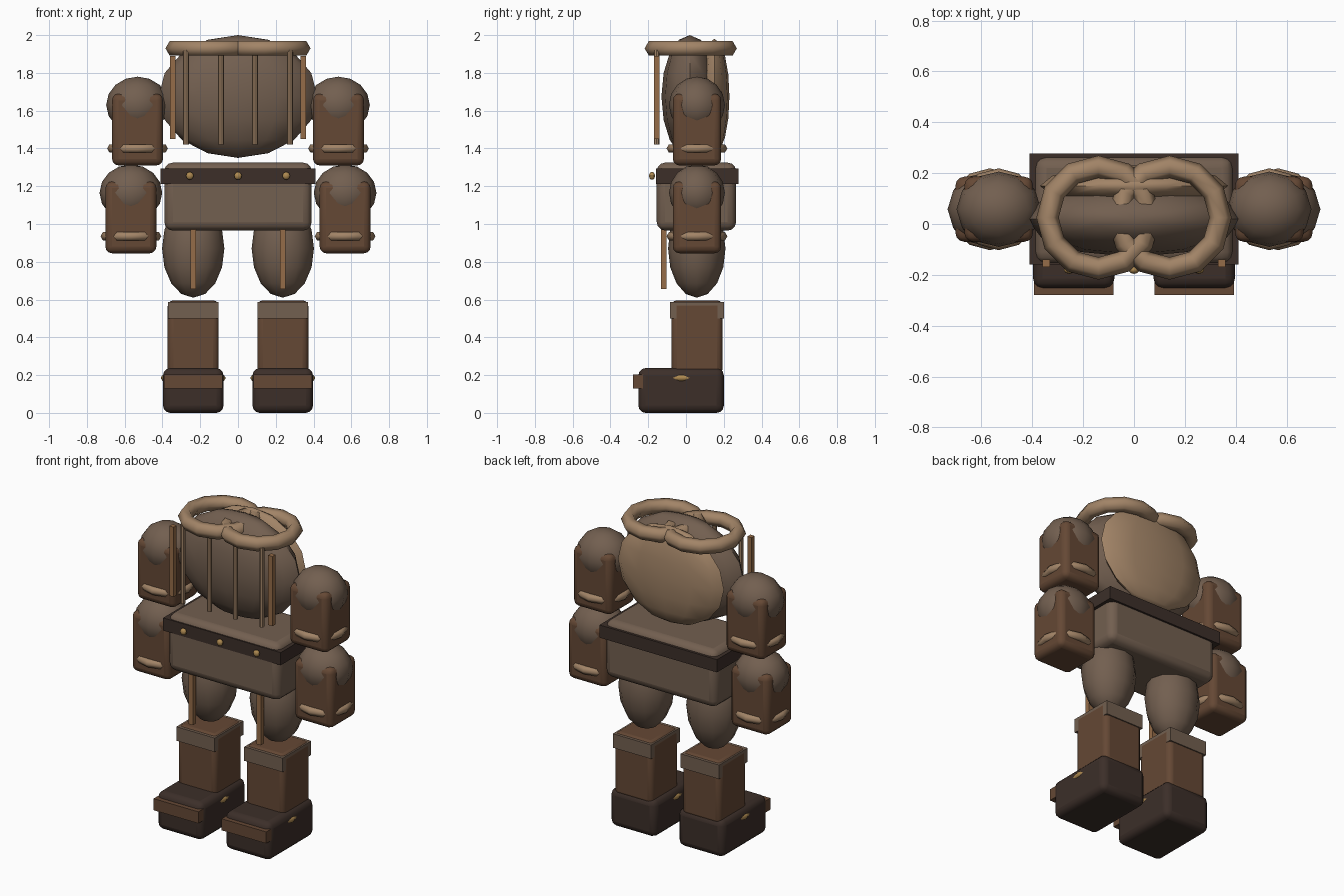
import bpy
import math

if "Cube" in bpy.data.objects:
    bpy.data.objects.remove(bpy.data.objects["Cube"])


def material(name, r, g, b):
    m = bpy.data.materials.new(name)
    m.diffuse_color = (r, g, b, 1)
    m.use_nodes = True
    m.node_tree.nodes["Principled BSDF"].inputs["Base Color"].default_value = m.diffuse_color
    return m


HIDE = material("hide", 0.17, 0.115, 0.08)
LEATHER = material("leather", 0.13, 0.065, 0.035)
DARK = material("dark leather", 0.045, 0.028, 0.022)
ROPE = material("rope", 0.36, 0.23, 0.135)
WOOD = material("wood", 0.30, 0.15, 0.065)
STUD = material("stud", 0.42, 0.25, 0.08)


def finish(name, mat, smooth=True):
    ob = bpy.context.object
    ob.name = name
    ob.data.materials.append(mat)
    bpy.ops.object.transform_apply(location=False, rotation=False, scale=True)
    if smooth:
        bpy.ops.object.shade_smooth_by_angle(angle=math.radians(40))
    return ob


def box(name, mat, x, y, z, bevel=0.0):
    """Box from (min, max) spans, optionally rounded."""
    bpy.ops.mesh.primitive_cube_add(size=1, location=[(a + b) / 2 for a, b in (x, y, z)])
    bpy.context.object.scale = [b - a for a, b in (x, y, z)]
    ob = finish(name, mat, bevel > 0)
    if bevel:
        mod = ob.modifiers.new("round", "BEVEL")
        mod.width = bevel
        mod.segments = 3
    return ob


def ellipsoid(name, mat, loc, radii, segments=12, rings=8):
    bpy.ops.mesh.primitive_uv_sphere_add(segments=segments, ring_count=rings, radius=1, location=loc)
    bpy.context.object.scale = radii
    return finish(name, mat)


def ring(name, mat, loc, major, minor):
    bpy.ops.mesh.primitive_torus_add(location=loc, major_segments=12, minor_segments=6,
                                     major_radius=major, minor_radius=minor)
    ob = finish(name, mat, False)
    bpy.ops.object.shade_smooth()
    return ob


def around(c, h):
    return (c - h, c + h)


# Torso and back panel
ellipsoid("torso", HIDE, (0, 0.02, 1.675), (0.42, 0.15, 0.325))
ellipsoid("back_panel", ROPE, (0, 0.15, 1.675), (0.37, 0.08, 0.305))

# Pelvis, belt and studs
box("pelvis", HIDE, (-0.39, 0.39), (-0.155, 0.265), (0.965, 1.325), 0.045)
box("belt", DARK, (-0.41, 0.41), (-0.16, 0.277), (1.213, 1.293))
for i, x in enumerate((-0.255, 0, 0.255)):
    ellipsoid(f"belt_stud_{i}", STUD, (x, -0.18, 1.255), (0.021, 0.016, 0.021), 10, 6)

for s, side in ((-1, "left"), (1, "right")):
    # Collar ropes and hanging strands
    ring(f"collar_rope_{side}", ROPE, (s * 0.14, 0.025, 1.93), 0.2, 0.044)
    for i, x in enumerate((0.09, 0.275)):
        bpy.ops.mesh.primitive_cylinder_add(vertices=8, radius=0.015, depth=0.5,
                                            location=(s * x, -0.155, 1.67))
        finish(f"strand_{side}_{i}", ROPE)
    box(f"chest_strip_{side}", WOOD, around(s * 0.345, 0.015), (-0.17, -0.14), (1.45, 1.89))

    # Upper and lower arm segments
    for part, x, dz in (("upper", 0.532, 0), ("lower", 0.567, -0.465)):
        box(f"{part}_arm_{side}", LEATHER, around(s * x, 0.135), around(0.058, 0.128),
            (1.31 + dz, 1.69 + dz), 0.035)
        ellipsoid(f"{part}_arm_pad_{side}", HIDE, (s * x, 0.058, 1.63 + dz), (0.166, 0.148, 0.15))
        ring(f"{part}_arm_band_{side}", ROPE, (s * x, 0.058, 1.40 + dz), 0.136, 0.025)

    # Thigh with front strip
    c = s * 0.237
    ellipsoid(f"thigh_{side}", HIDE, (c, 0.057, 0.87), (0.165, 0.152, 0.26))
    box(f"thigh_strip_{side}", WOOD, around(c, 0.015), (-0.132, -0.102), (0.655, 1.0))

    # Boot: shaft, cuff, foot, ankle ring, toe strap
    box(f"boot_shaft_{side}", LEATHER, around(c, 0.135), (-0.077, 0.193), (0.2, 0.596), 0.03)
    box(f"boot_cuff_{side}", HIDE, around(c, 0.134), (-0.085, 0.2), (0.5, 0.588))
    box(f"boot_foot_{side}", DARK, around(c, 0.16), (-0.252, 0.2), (0, 0.237), 0.038)
    ring(f"ankle_ring_{side}", STUD, (c, -0.025, 0.185), 0.154, 0.018)
    box(f"toe_strap_{side}", LEATHER, around(c, 0.156), (-0.28, -0.225), (0.13, 0.203))
